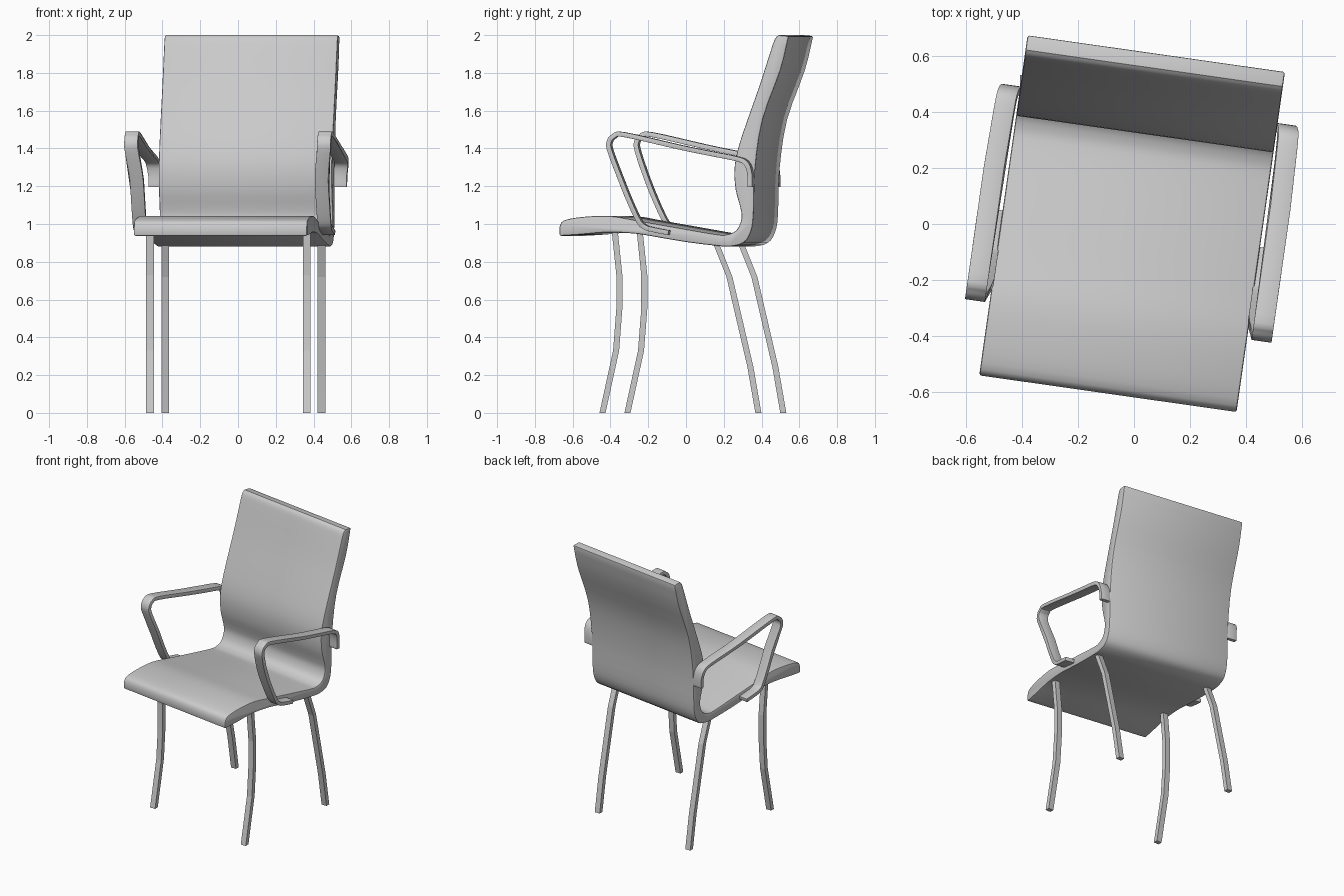
import bpy, math
from mathutils import Vector, Matrix

if "Cube" in bpy.data.objects:
    bpy.data.objects.remove(bpy.data.objects["Cube"])

TURN = Matrix.Rotation(math.radians(-8.1), 4, 'Z')   # the chair stands slightly turned
CX = -0.007                                          # sideways centre before the turn


def smooth(pts, n=4):
    """Catmull-Rom curve through open 2D points."""
    p = [Vector(q) for q in pts]
    p = [2 * p[0] - p[1]] + p + [2 * p[-1] - p[-2]]
    out = []
    for a, b, c, d in zip(p, p[1:], p[2:], p[3:]):
        for i in range(n):
            t = i / n
            out.append(0.5 * (2 * b + (c - a) * t + (2 * a - 5 * b + 4 * c - d) * t * t
                              + (3 * b - a - 3 * c + d) * t ** 3))
    return out + [p[-2]]


def stroke(path, thick, flat_ends=False):
    """Outline of a strip of given thickness along a 2D path."""
    path = [Vector(q) for q in path]
    left, right = [], []
    for i, q in enumerate(path):
        d = path[min(i + 1, len(path) - 1)] - path[max(i - 1, 0)]
        n = Vector((1, 0)) if flat_ends else Vector((d.y, -d.x)).normalized()
        left.append(q - n * thick / 2)
        right.append(q + n * thick / 2)
    return left + right[::-1]


def prism(name, outline, x0, x1, bevel, segs=2, turn=True, shape=None, angle=35):
    """Extrude a side outline (y, z) from x0 to x1."""
    n = len(outline)
    verts = [Vector((x, p[0], p[1])) for x in (x0, x1) for p in outline]
    if shape:
        verts = [shape(v) for v in verts]
    faces = [(i, (i + 1) % n, n + (i + 1) % n, n + i) for i in range(n)]
    faces += [tuple(range(n))[::-1], tuple(range(n, 2 * n))]
    me = bpy.data.meshes.new(name)
    me.from_pydata(verts, [], faces)
    if turn:
        me.transform(TURN)
    ob = bpy.data.objects.new(name, me)
    bpy.context.collection.objects.link(ob)
    bpy.ops.object.select_all(action='DESELECT')
    ob.select_set(True)
    bpy.context.view_layer.objects.active = ob
    bpy.ops.object.mode_set(mode='EDIT')
    bpy.ops.mesh.select_all(action='SELECT')
    bpy.ops.mesh.normals_make_consistent(inside=False)
    bpy.ops.object.mode_set(mode='OBJECT')
    if bevel:
        m = ob.modifiers.new("soft_edges", 'BEVEL')
        m.width, m.segments = bevel, segs
        m.limit_method, m.angle_limit = 'ANGLE', math.radians(50)
        bpy.ops.object.modifier_apply(modifier=m.name)
    bpy.ops.object.shade_smooth_by_angle(angle=math.radians(angle))
    return ob


# One-piece seat and backrest shell
upper = [(-.612, .985), (-.59, 1.018), (-.493, 1.037), (-.338, 1.042), (-.183, 1.016),
         (.03, .979), (.217, .947), (.281, .944), (.335, .968), (.361, 1.03), (.354, 1.09),
         (.33, 1.18), (.323, 1.286), (.34, 1.39), (.383, 1.524), (.458, 1.735),
         (.518, 1.92), (.54, 1.98), (.56, 2.0)]
lower = [(.614, 1.995), (.57, 1.815), (.474, 1.55), (.434, 1.286), (.426, 1.048),
         (.41, .955), (.372, .9), (.297, .881), (.216, .886), (.07, .904), (-.076, .928),
         (-.2, .948), (-.35, .956), (-.5, .944), (-.612, .937)]
prism("seat_and_back", smooth(upper, 3) + smooth(lower, 3), CX - .4635, CX + .4635, .008)

# Looped armrests of flat band, leaning in where they meet the shell
arm_path = [(.416, 1.195), (.414, 1.27), (.395, 1.322), (.345, 1.345), (.2, 1.374),
            (.039, 1.407), (-.255, 1.473), (-.309, 1.466), (-.335, 1.434), (-.328, 1.376),
            (-.255, 1.18), (-.186, 1.026), (-.149, .984), (-.095, .968), (-.02, .954)]
for side, label in ((1, "right"), (-1, "left")):
    def lean(v, side=side):
        v.x -= side * .022 * min(max((1.4 - v.z) / .15, 0), 1)
        return v
    prism("armrest_" + label, stroke(smooth(arm_path), .025),
          CX + side * .48, CX + side * .552, .005, shape=lean)

# Bent square-section legs, placed directly in the final frame
front = [(-.442, 0), (-.37, .33), (-.353, .55), (-.353, .73), (-.379, .98)]
rear = [(.383, 0), (.341, .243), (.23, .72), (.158, .9)]
for name, path, x, dy in (("front_leg_right", front, .363, 0), ("front_leg_left", front, -.466, .132),
                          ("rear_leg_right", rear, .442, 0), ("rear_leg_left", rear, -.386, .132)):
    prism(name, stroke([(y + dy, z) for y, z in path], .032, True),
          x - .02, x + .02, 0, turn=False, angle=5)
